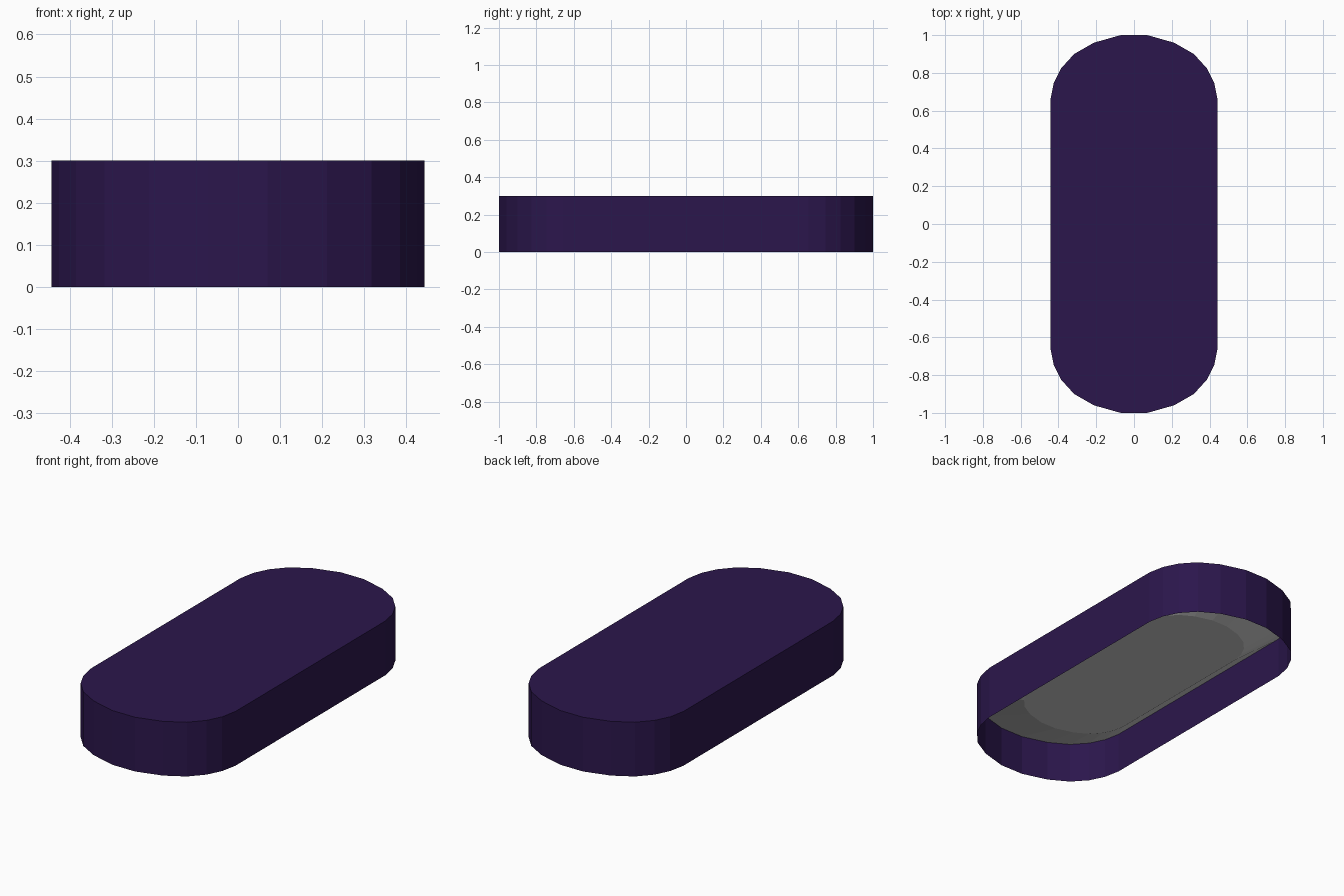
import bpy, bmesh

if "Cube" in bpy.data.objects:
    bpy.data.objects.remove(bpy.data.objects["Cube"])

# Rounded outline: one quarter, mirrored into a full loop
QUARTER = [(0.443, 0.655), (0.425, 0.745), (0.385, 0.825),
           (0.317, 0.90), (0.212, 0.96), (0.07, 1.0)]
OUTLINE = (QUARTER
           + [(-x, y) for x, y in reversed(QUARTER)]
           + [(-x, -y) for x, y in QUARTER]
           + [(x, -y) for x, y in reversed(QUARTER)])


def lofted(name, levels, material=None, flip=False):
    """Loft the outline through (scale, z) levels and cap the last one."""
    bm = bmesh.new()
    loops = [[bm.verts.new((x * s, y * s, z)) for x, y in OUTLINE]
             for s, z in levels]
    n = len(OUTLINE)
    for a, b in zip(loops, loops[1:]):
        for i in range(n):
            j = (i + 1) % n
            bm.faces.new((a[i], a[j], b[j], b[i]))
    bm.faces.new(loops[-1])
    if flip:
        bmesh.ops.reverse_faces(bm, faces=bm.faces[:])
    mesh = bpy.data.meshes.new(name)
    bm.to_mesh(mesh)
    bm.free()
    obj = bpy.data.objects.new(name, mesh)
    bpy.context.collection.objects.link(obj)
    if material:
        mesh.materials.append(material)
    return obj


purple = bpy.data.materials.new("dark_purple")
purple.diffuse_color = (0.024, 0.008, 0.072, 1)
purple.use_nodes = True
purple.node_tree.nodes["Principled BSDF"].inputs["Base Color"].default_value = purple.diffuse_color

# Outer shell: thin wall with a closed top, open underneath
lofted("outer_shell", [(1.0, 0.0), (1.0, 0.3)], purple)

# Grey underside: sloped rim running down to a flat raised panel
lofted("underside_panel", [(0.999, 0.225), (0.70, 0.135)], flip=True)
